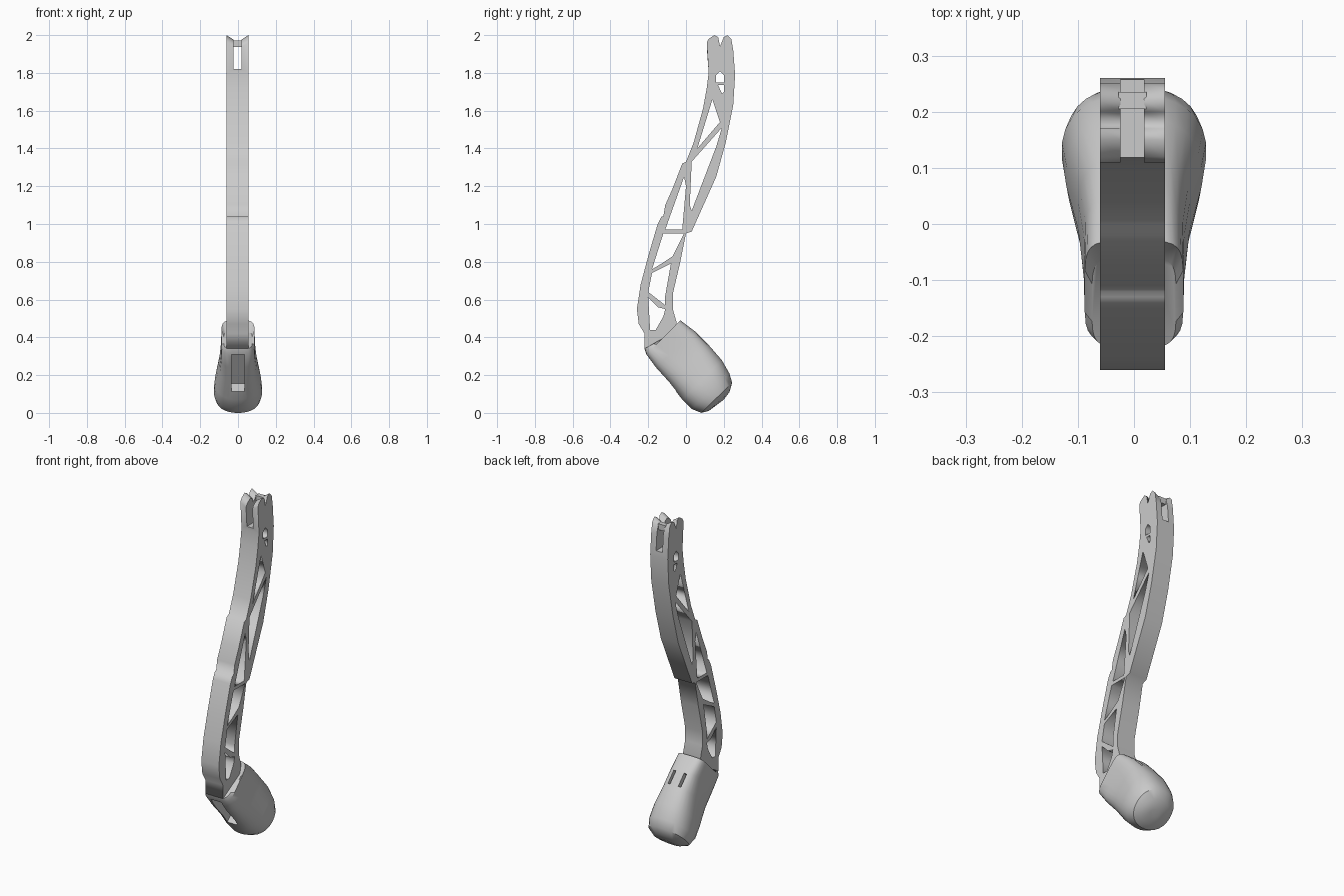
import bpy
import bmesh
import math
from mathutils import Matrix, Vector

default = bpy.data.objects.get("Cube")
if default:
    bpy.data.objects.remove(default, do_unlink=True)

grey = bpy.data.materials.new("plain grey")
grey.use_nodes = True
grey.diffuse_color = (.6, .6, .6, 1)
grey.node_tree.nodes["Principled BSDF"].inputs["Base Color"].default_value = grey.diffuse_color


def add_object(name, mesh):
    obj = bpy.data.objects.new(name, mesh)
    bpy.context.scene.collection.objects.link(obj)
    mesh.materials.clear()
    mesh.materials.append(grey)
    return obj


def make_box(name, centre, size, tilt=0):
    """Box turned about the x axis."""
    bm = bmesh.new()
    bmesh.ops.create_cube(bm, size=1)
    scale = Matrix.Diagonal(Vector((*size, 1)))
    bm.transform(Matrix.Translation(centre) @ Matrix.Rotation(tilt, 4, 'X') @ scale)
    mesh = bpy.data.meshes.new(name)
    bm.to_mesh(mesh)
    bm.free()
    return add_object(name, mesh)


def cut(target, cutter):
    """Subtract the cutter, apply the result and discard the cutter."""
    cutter.hide_render = True
    modifier = target.modifiers.new("cut", 'BOOLEAN')
    modifier.operation = 'DIFFERENCE'
    modifier.solver = 'EXACT'
    modifier.object = cutter
    select(target)
    bpy.ops.object.modifier_apply(modifier=modifier.name)
    bpy.data.objects.remove(cutter, do_unlink=True)


def select(obj):
    bpy.ops.object.select_all(action='DESELECT')
    obj.select_set(True)
    bpy.context.view_layer.objects.active = obj


def extrude_profile(name, loops, half_width, offset):
    """Extrude a side profile with holes along x."""
    curve = bpy.data.curves.new(name + " curve", 'CURVE')
    curve.dimensions = '2D'
    curve.fill_mode = 'BOTH'
    curve.extrude = half_width
    for loop in loops:
        spline = curve.splines.new('POLY')
        spline.points.add(len(loop) - 1)
        for point, (y, z) in zip(spline.points, loop):
            point.co = (y, z, 0, 1)
        spline.use_cyclic_u = True
    helper = bpy.data.objects.new(name + " helper", curve)
    bpy.context.scene.collection.objects.link(helper)
    graph = bpy.context.evaluated_depsgraph_get()
    mesh = bpy.data.meshes.new_from_object(helper.evaluated_get(graph))
    bpy.data.objects.remove(helper, do_unlink=True)
    # Profile axes become y and z, extrusion becomes x
    mesh.transform(Matrix(((0, 0, 1, offset), (1, 0, 0, 0), (0, 1, 0, 0), (0, 0, 0, 1))))
    bm = bmesh.new()
    bm.from_mesh(mesh)
    bmesh.ops.remove_doubles(bm, verts=bm.verts, dist=.0005)
    bmesh.ops.recalc_face_normals(bm, faces=bm.faces)
    bm.to_mesh(mesh)
    bm.free()
    mesh.name = name
    return add_object(name, mesh)


# Curved truss strut: front edge upward, twin lobes, then back edge downward
front_edge = [(-.22, .34), (-.22, .42), (-.25, .47), (-.26, .55), (-.24, .68), (-.2, .83),
              (-.15, 1), (-.13, 1.04), (-.12, 1.04), (-.11, 1.1), (-.07, 1.19), (-.02, 1.32),
              (0, 1.33), (.04, 1.43), (.09, 1.61), (.11, 1.72), (.12, 1.8), (.11, 1.96)]
lobes = [(.12, 1.98), (.15, 2), (.17, 1.99), (.18, 1.94), (.2, 1.99), (.22, 2), (.24, 1.98)]
back_edge = [(.25, 1.92), (.26, 1.79), (.25, 1.63), (.21, 1.43), (.16, 1.25), (.03, .96),
             (0, .95), (-.03, .8), (-.07, .63), (-.07, .55), (-.05, .48), (-.06, .43)]

# Truss openings from top to bottom
openings = [
    [(.16, 1.79), (.18, 1.81), (.2, 1.79), (.2, 1.75), (.16, 1.75)],
    [(.17, 1.735), (.2, 1.735), (.2, 1.7), (.19, 1.69)],
    [(.14, 1.66), (.18, 1.54), (.06, 1.4)],
    [(.19, 1.51), (.16, 1.41), (.03, 1.07), (.02, 1.1), (.03, 1.33)],
    [(-.01, 1.25), (0, 1.2), (-.02, .97), (-.11, .97)],
    [(-.12, .95), (-.01, .95), (-.07, .83), (-.13, .79), (-.18, .76)],
    [(-.08, .79), (-.11, .62), (-.11, .57), (-.2, .64), (-.18, .74), (-.12, .77)],
    [(-.2, .61), (-.15, .56), (-.11, .55), (-.12, .51), (-.16, .44), (-.19, .44)],
]
strut = extrude_profile("truss_strut", [front_edge + lobes + back_edge] + openings, .058, -.003)

# Fork slot between the two lobes, with tips sloping inward
cut(strut, make_box("fork_cutter", (-.003, .18, 1.96), (.042, .4, .28)))
for vertex in strut.data.vertices:
    if vertex.co.z > 1.95 and abs(vertex.co.x) < .03:
        vertex.co.z -= .024
make_box("fork_cross_bar", (-.003, .22, 1.955), (.05, .03, .035))


def loft(name, sections, sides):
    """Skin superellipse rings given by lower point, upper point, half width and squareness."""
    bm = bmesh.new()
    rings = []
    for low, high, half_width, power in sections:
        low, high = Vector((0, *low)), Vector((0, *high))
        ring = []
        for i in range(sides):
            angle = math.tau * (i + .5) / sides
            c, s = (math.copysign(abs(f(angle)) ** (2 / power), f(angle))
                    for f in (math.cos, math.sin))
            position = (low + high) / 2 + (high - low) / 2 * s
            position.x = half_width * c
            ring.append(bm.verts.new(position))
        rings.append(ring)
    for first, second in zip(rings, rings[1:]):
        for i in range(sides):
            j = (i + 1) % sides
            bm.faces.new((first[i], first[j], second[j], second[i]))
    bm.faces.new(rings[0])
    bm.faces.new(rings[-1])
    bmesh.ops.recalc_face_normals(bm, faces=bm.faces)
    mesh = bpy.data.meshes.new(name)
    bm.to_mesh(mesh)
    bm.free()
    return add_object(name, mesh)


# Bulbous sheath, square at the strut and round at the tip
sheath = loft("rounded_sheath", [
    ((-.22, .34), (-.06, .43), .075, 5),
    ((-.21, .31), (-.03, .49), .088, 5),
    ((-.16, .24), (.05, .43), .09, 4),
    ((-.09, .16), (.12, .36), .1, 3),
    ((-.02, .07), (.19, .28), .121, 2.5),
    ((.03, .02), (.23, .21), .129, 2.3),
    ((.08, 0), (.245, .16), .118, 2.2),
    ((.12, .01), (.23, .11), .085, 2),
    ((.16, .04), (.2, .07), .03, 2),
], 28)

# Open channel under the front, and paired slits on the back
cut(sheath, make_box("channel_cutter", (0, -.13, .21), (.07, .25, .12), -.85))
for side in (-1, 1):
    cut(sheath, make_box("slit_cutter", (side * .035, .08, .39), (.016, .08, .05), -.8))
select(sheath)
bpy.ops.object.shade_smooth_by_angle(angle=math.radians(35))
